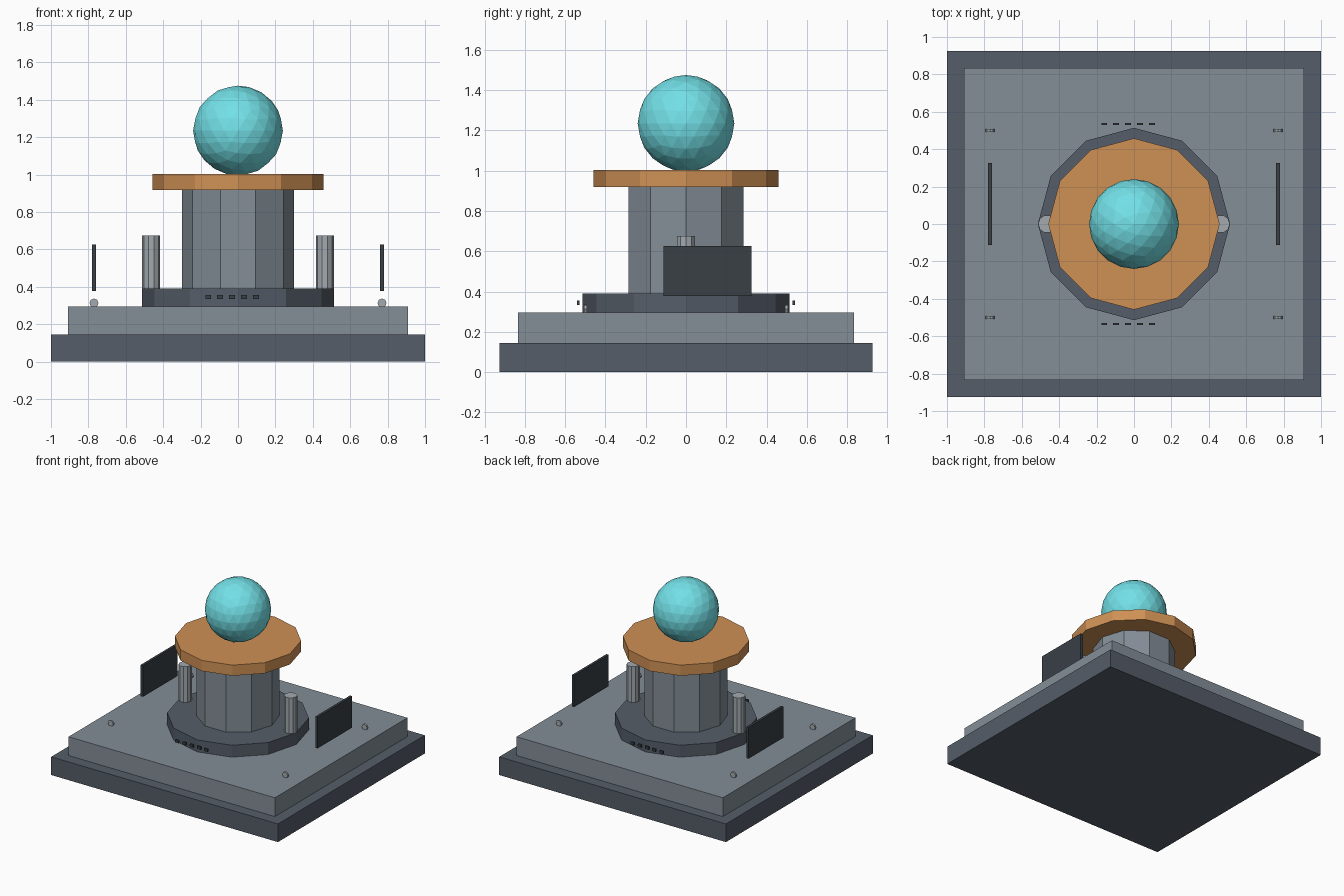
import bpy, bmesh, math
from mathutils import Matrix

if "Cube" in bpy.data.objects:
    bpy.data.objects.remove(bpy.data.objects["Cube"])


def material(name, rgb):
    m = bpy.data.materials.new(name)
    m.diffuse_color = (*rgb, 1)
    m.use_nodes = True
    m.node_tree.nodes["Principled BSDF"].inputs["Base Color"].default_value = m.diffuse_color
    return m


DARK = material("dark_slate", (0.09, 0.11, 0.14))
MID = material("mid_grey", (0.23, 0.27, 0.31))
LIGHT = material("light_grey", (0.36, 0.40, 0.43))
BLACK = material("near_black", (0.04, 0.05, 0.06))
COPPER = material("copper", (0.62, 0.28, 0.09))
CYAN = material("cyan", (0.17, 0.75, 0.80))


def finish(bm, name, mat):
    bmesh.ops.recalc_face_normals(bm, faces=bm.faces)
    me = bpy.data.meshes.new(name)
    bm.to_mesh(me)
    bm.free()
    me.materials.append(mat)
    ob = bpy.data.objects.new(name, me)
    bpy.context.collection.objects.link(ob)
    return ob


def box(name, centre, size, mat):
    bm = bmesh.new()
    bmesh.ops.create_cube(bm, size=1, matrix=Matrix.Translation(centre) @ Matrix.Diagonal((*size, 1)))
    return finish(bm, name, mat)


def prism(name, sides, radius, z0, z1, mat, x=0.0, y=0.0):
    """Upright prism with its first corner on +x."""
    bm = bmesh.new()
    ring = [bm.verts.new((x + radius * math.cos(math.tau * i / sides),
                          y + radius * math.sin(math.tau * i / sides), z0)) for i in range(sides)]
    base = bm.faces.new(ring)
    top = bmesh.ops.extrude_face_region(bm, geom=[base], use_keep_orig=True)["geom"]
    bmesh.ops.translate(bm, vec=(0, 0, z1 - z0),
                        verts=[g for g in top if isinstance(g, bmesh.types.BMVert)])
    return finish(bm, name, mat)


# Stepped plinth
box("plinth", (0, 0, 0.0725), (2.0, 1.85, 0.145), DARK)
box("deck", (0, 0, 0.22), (1.82, 1.67, 0.15), MID)

# Central pedestal
prism("collar", 12, 0.514, 0.295, 0.39, DARK)
prism("column", 10, 0.30, 0.39, 0.918, MID)
prism("table_disc", 12, 0.458, 0.918, 1.003, COPPER)

# Faceted orb
bm = bmesh.new()
bmesh.ops.create_icosphere(bm, subdivisions=3, radius=0.24, matrix=Matrix.Translation((0, 0, 1.235)))
finish(bm, "orb", CYAN)

for sx, side in ((-1, "left"), (1, "right")):
    # Side posts and floating panels
    prism(f"post_{side}", 10, 0.048, 0.385, 0.675, LIGHT, x=sx * 0.465)
    box(f"panel_{side}", (sx * 0.77, 0.107, 0.502), (0.02, 0.437, 0.25), BLACK)
    # Bolts lying with their axis front to back
    for sy, end in ((-1, "front"), (1, "back")):
        bm = bmesh.new()
        bmesh.ops.create_cone(bm, cap_ends=True, segments=8, radius1=0.024, radius2=0.024, depth=0.015,
                              matrix=Matrix.Translation((sx * 0.77, sy * 0.5, 0.313))
                              @ Matrix.Rotation(math.pi / 2, 4, 'X'))
        finish(bm, f"bolt_{end}_{side}", LIGHT)

# Rows of small vents in front of and behind the collar
for sy, end in ((-1, "front"), (1, "back")):
    for i in range(5):
        box(f"vent_{end}_{i + 1}", (-0.16 + 0.064 * i, sy * 0.535, 0.345), (0.03, 0.012, 0.022), BLACK)
